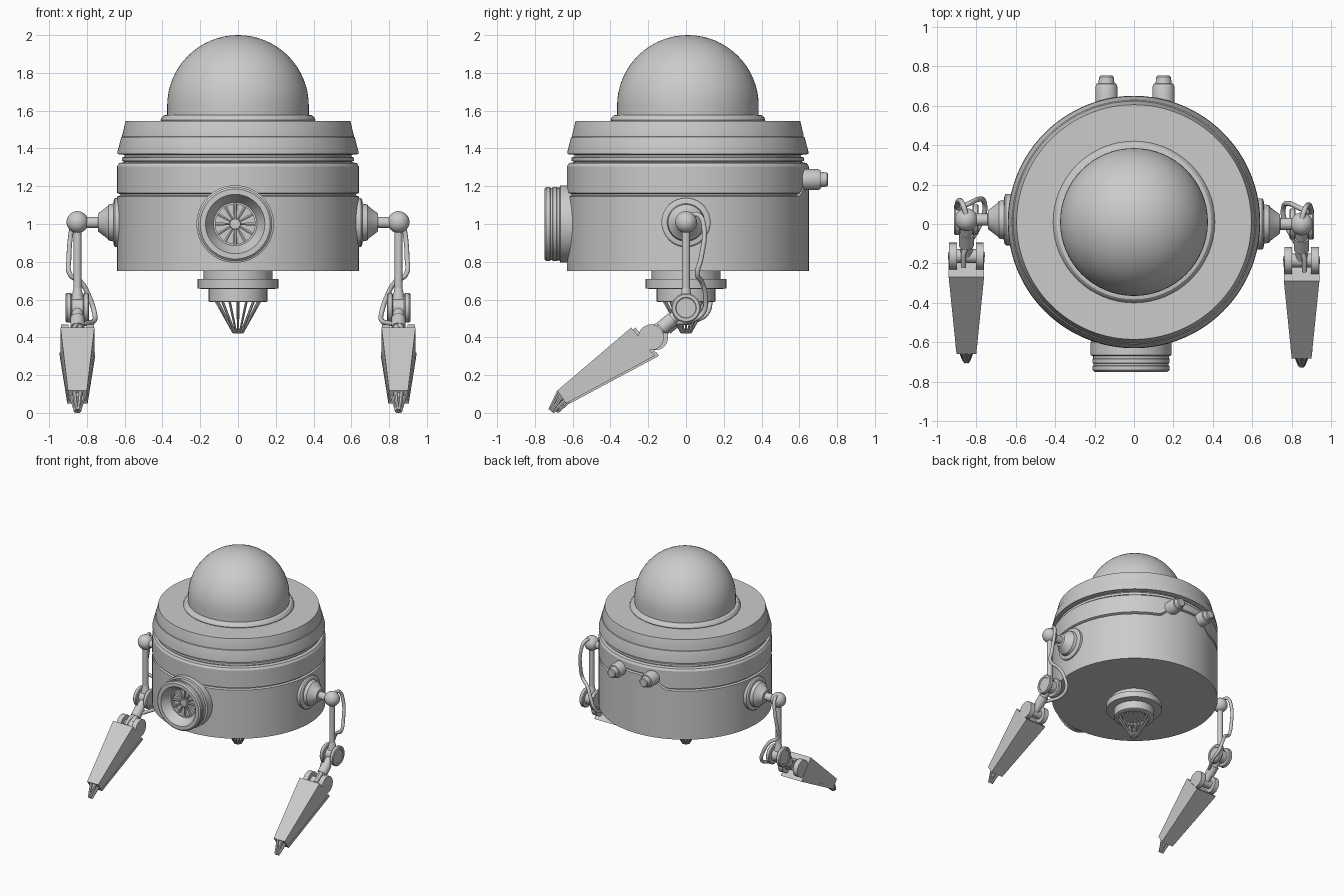
import bpy, bmesh, math
from mathutils import Vector

if "Cube" in bpy.data.objects:
    bpy.data.objects.remove(bpy.data.objects["Cube"])

CY = 0.01  # body axis sits slightly behind the origin


def spin(bm, profile, loc, direction=(0, 0, 1), seg=48, warp=None):
    """Revolve (radius, height[, warp weight]) points round an axis."""
    q = Vector(direction).to_track_quat('Z', 'Y')
    loc = Vector(loc)
    rings = []
    for p in profile:
        ring = []
        for i in range(1 if p[0] < 1e-6 else seg):
            a = 2 * math.pi * i / seg
            v = Vector((p[0] * math.cos(a), p[0] * math.sin(a), p[1]))
            if warp and len(p) > 2:
                v.z += p[2] * warp(v)
            ring.append(bm.verts.new(loc + q @ v))
        rings.append(ring)
    for a, b in zip(rings, rings[1:]):
        for i in range(seg):
            j = (i + 1) % seg
            f = [a[i % len(a)], a[j % len(a)], b[j % len(b)], b[i % len(b)]]
            f = list(dict.fromkeys(f))
            if len(f) > 2:
                bm.faces.new(f)


def rod(bm, p0, p1, r0, r1=None, seg=24):
    d = Vector(p1) - Vector(p0)
    r1 = r0 if r1 is None else r1
    spin(bm, [(0, 0), (r0, 0), (r1, d.length), (0, d.length)], p0, d, seg)


def cage(bm, base, direction, r0, r1, length, n, thick, seg=6):
    """Ring of thin bars converging along an axis."""
    q = Vector(direction).to_track_quat('Z', 'Y')
    for i in range(n):
        a = 2 * math.pi * i / n
        c = Vector((math.cos(a), math.sin(a), 0))
        rod(bm, Vector(base) + q @ (c * r0),
            Vector(base) + q @ (c * r1 + Vector((0, 0, length))), thick, thick * 0.8, seg)


def finish(bm, name):
    bmesh.ops.recalc_face_normals(bm, faces=bm.faces)
    me = bpy.data.meshes.new(name)
    bm.to_mesh(me)
    bm.free()
    ob = bpy.data.objects.new(name, me)
    bpy.context.collection.objects.link(ob)
    return ob


def lathe(name, *args, **kw):
    bm = bmesh.new()
    spin(bm, *args, **kw)
    return finish(bm, name)


# Drum body; the seam groove steps up over the front eye
def seam_step(v):
    return 0.09 * min(1, max(0, (0.237 - abs(v.x)) / 0.105)) if v.y < 0 else 0


lathe("body", [(0, .75), (.64, .75), (.64, 1.146, 1), (.632, 1.149, 1), (.625, 1.152, 1),
               (.625, 1.158, 1), (.64, 1.164, 1), (.64, 1.305), (.63, 1.322), (.605, 1.327),
               (.605, 1.332), (.615, 1.334), (.615, 1.352), (.60, 1.356), (.60, 1.366),
               (.638, 1.37), (.638, 1.383), (.618, 1.46), (.613, 1.462), (.613, 1.47),
               (.595, 1.545), (0, 1.545)], (0, CY, 0), seg=160, warp=seam_step)

# Glass dome and its seat ring
arc = [(.375 * math.cos(t * math.pi / 32), 1.625 + .375 * math.sin(t * math.pi / 32)) for t in range(16)]
lathe("dome", [(0, 1.54), (.375, 1.54)] + arc + [(0, 2.0)], (0, CY, 0), seg=64)
lathe("dome_ring", [(0, 1.54), (.405, 1.54), (.41, 1.55), (.405, 1.563), (.392, 1.575),
                    (.378, 1.578), (0, 1.578)], (0, CY, 0), seg=64)

# Front eye housing, recessed, with spoked lens
EX, EZ = -0.015, 1.0
lathe("eye_housing", [(0, 0), (.15, 0), (.185, .03), (.205, .05), (.205, .115), (.192, .12),
                      (.192, .132), (.196, .135), (.196, .155), (.19, .157), (.19, .168),
                      (.196, .17), (.196, .19), (.185, .2), (.157, .2), (.15, .185),
                      (.115, .13), (.105, .13), (.105, .105), (0, .105)],
      (EX, -.55, EZ), (0, -1, 0), seg=64)
bm = bmesh.new()
for i in range(12):
    a = math.tau * i / 12
    c = Vector((math.cos(a), 0, math.sin(a)))
    o = Vector((EX, -.662, EZ))
    rod(bm, o + c * .02, o + c * .107, .006, .01, 6)
spin(bm, [(0, 0), (.03, 0), (.028, .03), (0, .033)], (EX, -.65, EZ), (0, -1, 0), 24)
finish(bm, "eye_lens_spokes")

# Rear pegs
for k, x in enumerate((-.14, .15)):
    lathe(f"rear_peg_{k + 1}", [(0, 0), (.056, 0), (.056, .1), (.05, .115), (.041, .117),
                                (.037, .15), (.03, .156), (0, .156)],
          (x, .596, 1.235), (0, 1, 0), seg=32)

# Underside collar with converging bars
lathe("under_collar", [(0, .76), (.183, .76), (.183, .71), (.214, .708), (.214, .658), (.155, .655),
                       (.155, .59), (.148, .586), (.11, .586), (.09, .6), (0, .6)], (0, 0, 0), seg=48)
bm = bmesh.new()
cage(bm, (0, 0, .6), (0, 0, -1), .122, .025, .175, 16, .0075)
rod(bm, (0, 0, .445), (0, 0, .42), .036, .022, 16)
finish(bm, "under_cage")

# Arms
for s, side, dy in ((1, "right", 0.0), (-1, "left", 0.022)):
    def P(x, y, z):
        return Vector((s * x, y + dy, z))

    AX = .85
    # Shoulder mount, shaft and ball
    lathe(f"{side}_shoulder_mount", [(0, 0), (.13, 0), (.13, .05), (.122, .057), (.1, .06), (.095, .085),
                                     (.085, .092), (.048, .14), (.03, .142), (.03, .22),
                                     (.038, .222), (.038, .24), (0, .24)],
          P(.6, 0, 1.008), (s, 0, 0), seg=40)
    ball = [(.058 * math.sin(math.pi * i / 16), -.058 * math.cos(math.pi * i / 16)) for i in range(17)]
    lathe(f"{side}_shoulder_ball", ball, P(AX, 0, 1.01), (0, -1, 0), seg=32)

    # Upper arm and elbow
    bm = bmesh.new()
    rod(bm, P(AX, 0, .98), P(AX, 0, .57), .021)
    rod(bm, P(AX, 0, .66), P(AX, 0, .6), .021, .034)
    finish(bm, f"{side}_upper_arm")
    bm = bmesh.new()
    rod(bm, P(AX - .05, 0, .556), P(AX + .05, 0, .556), .05)
    for o in (-.046, .046):
        spin(bm, [(0, -.016), (.072, -.016), (.078, -.01), (.078, .01), (.072, .016),
                  (.055, .016), (.052, .012), (0, .012)], P(AX + o, 0, .556),
             (s if o > 0 else -s, 0, 0), 32)
    finish(bm, f"{side}_elbow")

    # Forearm link and wrist discs
    bm = bmesh.new()
    rod(bm, P(AX, -.02, .54), P(AX, -.2, .39), .03)
    rod(bm, P(AX, -.07, .498), P(AX, -.13, .448), .038)
    finish(bm, f"{side}_forearm_link")
    bm = bmesh.new()
    rod(bm, P(AX - .07, -.185, .4), P(AX + .07, -.185, .4), .035)
    for o in (-.068, .068):
        rod(bm, P(AX + o - .02, -.185, .4), P(AX + o + .02, -.185, .4), .068, seg=32)
    finish(bm, f"{side}_wrist")

    # Tapered claw shell: main block plus base plate
    def block(name, back, front, wb, wf):
        bm = bmesh.new()
        rings = []
        for (t, b), w in ((back, wb), (front, wf)):
            rings.append([bm.verts.new(P(AX + u * w, *p)) for u, p in ((-1, t), (1, t), (1, b), (-1, b))])
        a, b = rings
        bm.faces.new(a)
        bm.faces.new(b)
        for i in range(4):
            j = (i + 1) % 4
            bm.faces.new((a[i], a[j], b[j], b[i]))
        return finish(bm, name)

    block(f"{side}_claw", ((-.29, .452), (-.178, .315)), ((-.682, .118), (-.641, .06)), .09, .05)
    block(f"{side}_claw_plate", ((-.178, .32), (-.165, .302)), ((-.648, .066), (-.636, .05)), .094, .054)

    # Claw tip prongs
    bm = bmesh.new()
    cage(bm, P(AX, -.65, .094), (0, -.6, -.8), .034, .012, .105, 6, .011)
    rod(bm, P(AX, -.65, .094), P(AX, -.695, .034), .03, .012, 12)
    finish(bm, f"{side}_claw_tip")

    # Hanging cable
    cu = bpy.data.curves.new(f"{side}_cable", 'CURVE')
    cu.dimensions = '3D'
    cu.bevel_depth = .013
    cu.bevel_resolution = 3
    cu.use_fill_caps = True
    pts = [(.85, .02, 1.05), (.865, .07, 1.045), (.88, .095, .98), (.895, .08, .82), (.89, .06, .735),
           (.83, .085, .69), (.79, .103, .62), (.76, .09, .53), (.76, .03, .49),
           (.80, -.06, .475), (.86, -.16, .46), (.865, -.24, .42)]
    sp = cu.splines.new('BEZIER')
    sp.bezier_points.add(len(pts) - 1)
    for bp, p in zip(sp.bezier_points, pts):
        bp.co = P(*p)
        bp.handle_left_type = bp.handle_right_type = 'AUTO'
    bpy.context.collection.objects.link(bpy.data.objects.new(f"{side}_cable", cu))

# Smooth shading with sharp edges kept
bpy.ops.object.select_all(action='DESELECT')
for ob in bpy.context.scene.objects:
    if ob.type == 'MESH':
        ob.select_set(True)
        bpy.context.view_layer.objects.active = ob
bpy.ops.object.shade_smooth_by_angle(angle=math.radians(30))
